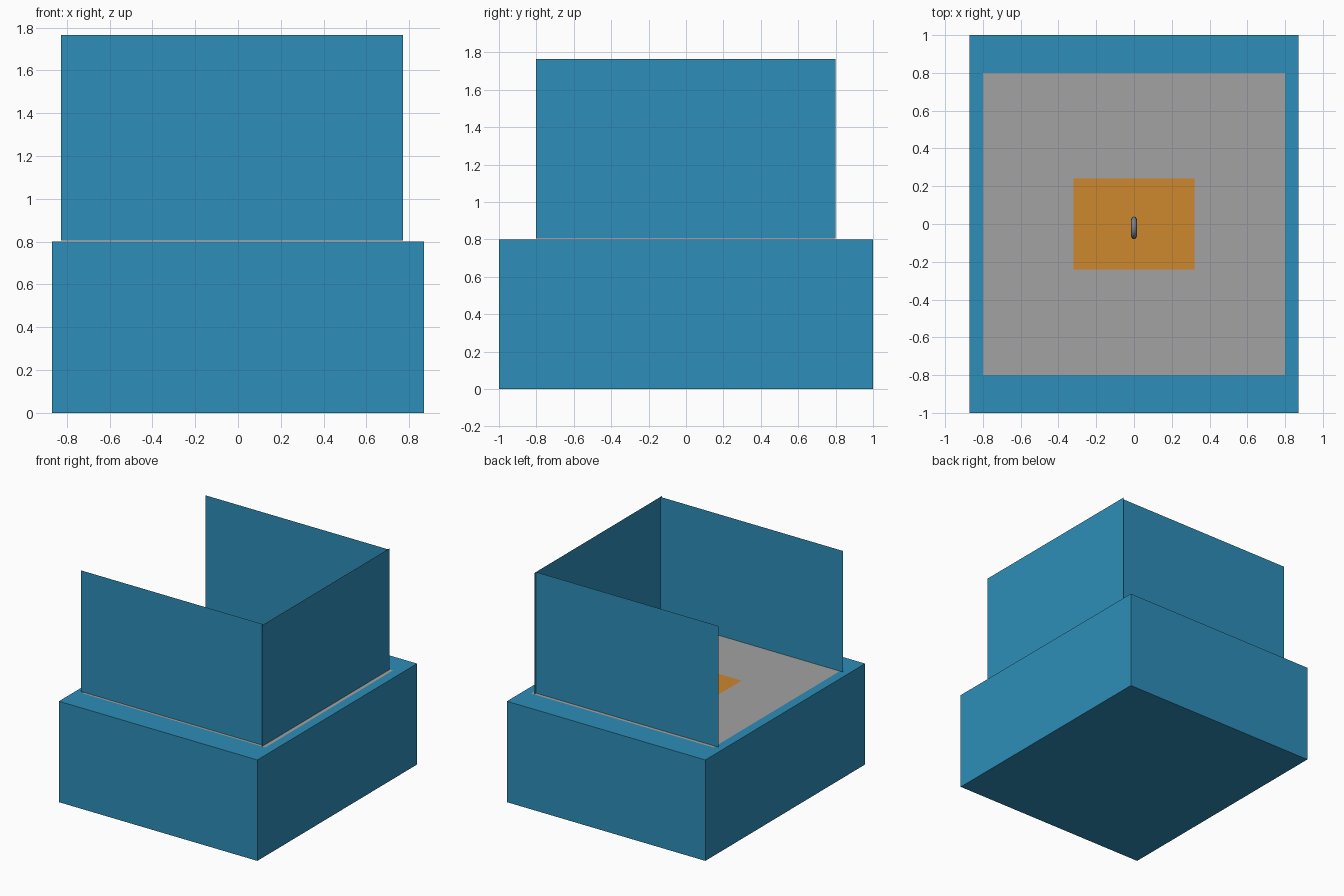
import bpy, math
from mathutils import Matrix, Vector

cube = bpy.data.objects.get("Cube")
if cube:
    bpy.data.objects.remove(cube, do_unlink=True)


def material(name, rgb):
    m = bpy.data.materials.new(name)
    m.use_nodes = True
    color = (*rgb, 1)
    m.diffuse_color = color
    m.node_tree.nodes["Principled BSDF"].inputs["Base Color"].default_value = color
    return m


blue = material("blue", (0.026, 0.27, 0.48))
grey = material("floor grey", (0.36, 0.36, 0.36))
orange = material("orange", (0.61, 0.245, 0.028))
metal = material("metal grey", (0.2, 0.22, 0.25))


def panel(name, center, width, height, mat, rotation=(0, 0, 0)):
    """Flat sheet, sized in its own plane before it is turned."""
    bpy.ops.mesh.primitive_plane_add(size=1, location=center, rotation=rotation)
    ob = bpy.context.object
    ob.name = name
    ob.scale = (width, height, 1)
    ob.data.materials.append(mat)
    return ob


# Solid plinth
bpy.ops.mesh.primitive_cube_add(size=1, location=(0, 0, 0.4))
base = bpy.context.object
base.name = "base"
base.scale = (1.74, 2, 0.8)
base.data.materials.append(blue)

# Floor sheet and the mat lying on it
panel("floor", (0, 0, 0.804), 1.6, 1.6, grey)
panel("mat", (0, 0, 0.808), 0.64, 0.48, orange)

# Three thin walls, open towards -x
up = math.pi / 2
wall_z = 1.285
panel("front_wall", (-0.028, -0.782, wall_z), 1.6, 0.96, blue, (up, 0, 0))
panel("back_wall", (-0.028, 0.776, wall_z), 1.6, 0.96, blue, (up, 0, 0))
panel("side_wall", (0.772, -0.002, wall_z), 1.6, 0.96, blue, (up, 0, up))

# Small bent spout standing on the mat
bend = [(0, -0.02 + 0.045 * math.cos(a), 0.9 + 0.045 * math.sin(a))
        for a in (math.pi * i / 8 for i in range(9))]
path = [(0, 0.025, 0.808)] + bend + [(0, -0.065, 0.87)]
curve = bpy.data.curves.new("spout", "CURVE")
curve.dimensions = "3D"
curve.bevel_depth = 0.015
curve.bevel_resolution = 2
curve.use_fill_caps = True
spline = curve.splines.new("POLY")
spline.points.add(len(path) - 1)
for point, co in zip(spline.points, path):
    point.co = (*co, 1)
curve.materials.append(metal)
spout = bpy.data.objects.new("spout", curve)
bpy.context.collection.objects.link(spout)
